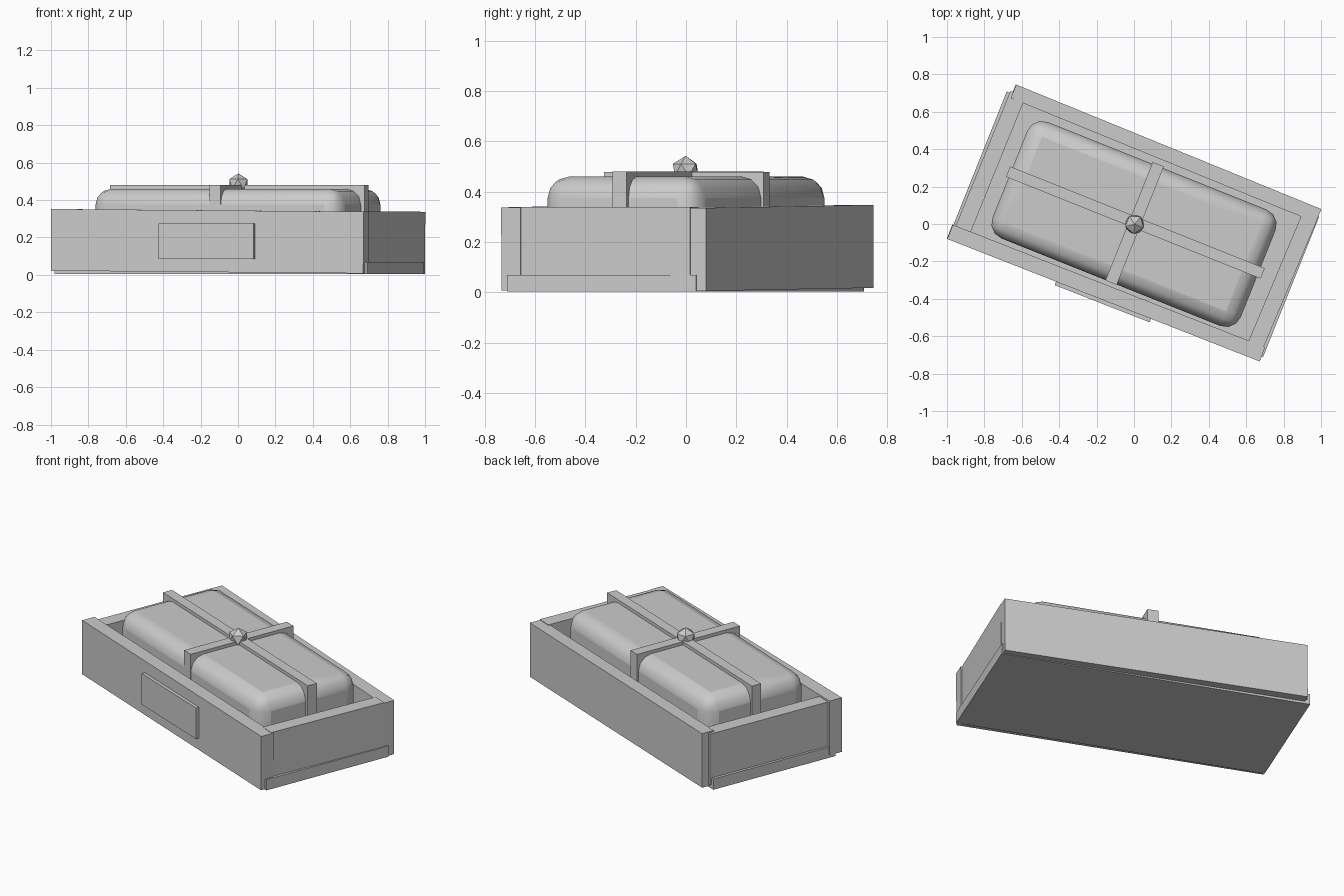
import bpy, math
from mathutils import Matrix

if "Cube" in bpy.data.objects:
    bpy.data.objects.remove(bpy.data.objects["Cube"])

# whole crate is turned on the ground plane
TURN = Matrix.Rotation(math.radians(-21.8), 4, 'Z')

grey = bpy.data.materials.new("light grey")
grey.diffuse_color = (0.6, 0.6, 0.6, 1)
grey.use_nodes = True
grey.node_tree.nodes["Principled BSDF"].inputs["Base Color"].default_value = grey.diffuse_color


def place(name, centre, yaw=0, roll=0):
    ob = bpy.context.object
    ob.name = name
    ob.data.materials.append(grey)
    ob.matrix_world = (TURN @ Matrix.Translation(centre)
                       @ Matrix.Rotation(math.radians(yaw), 4, 'Z')
                       @ Matrix.Rotation(math.radians(roll), 4, 'Y'))
    return ob


def box(name, centre, size, yaw=0, roll=0):
    bpy.ops.mesh.primitive_cube_add(size=1)
    ob = place(name, centre, yaw, roll)
    ob.data.transform(Matrix.Diagonal((*size, 1)))
    return ob


# base and slightly crooked walls
box("base", (0.005, 0, 0.037), (1.80, 0.81, 0.066))
box("front_wall", (-0.002, -0.398, 0.180), (1.794, 0.082, 0.33), 0.4, 0.45)
box("back_wall", (0.018, 0.413, 0.177), (1.762, 0.078, 0.33), -0.4, 0.4)
box("left_wall", (-0.836, 0.015, 0.185), (0.087, 0.80, 0.31), -0.3)
box("right_wall", (0.851, 0.009, 0.185), (0.087, 0.74, 0.31), -1)

# plate on the front
box("front_plate", (0, -0.443, 0.18), (0.545, 0.032, 0.19), 0.4)

# rounded cushion inside the crate
cushion = box("cushion", (0, 0, 0.26), (1.43, 0.67, 0.40))
bevel = cushion.modifiers.new("rounding", 'BEVEL')
bevel.width = 0.085
bevel.segments = 3
bpy.context.view_layer.objects.active = cushion
bpy.ops.object.shade_smooth_by_angle(angle=math.radians(35))

# crossing straps
box("long_strap", (0.004, 0.01, 0.275), (1.465, 0.06, 0.41))
box("short_strap", (0.002, 0.004, 0.275), (0.065, 0.682, 0.409))

# faceted knob at the crossing
bpy.ops.mesh.primitive_ico_sphere_add(subdivisions=1, radius=0.057)
place("knob", (0.003, 0.0, 0.486))
